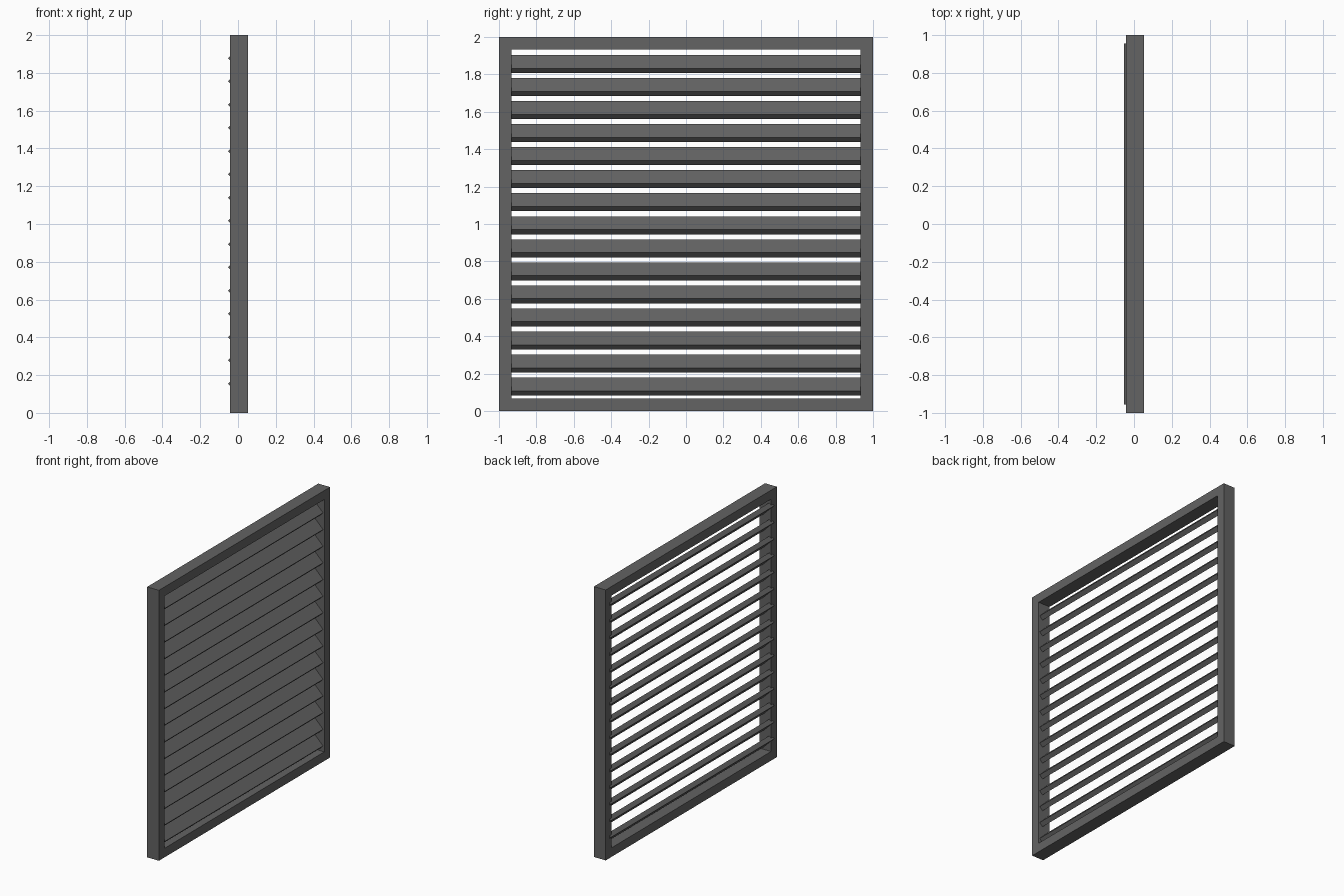
import bpy, bmesh, math
from mathutils import Matrix

if "Cube" in bpy.data.objects:
    bpy.data.objects.remove(bpy.data.objects["Cube"])

grey = bpy.data.materials.new("dark grey")
grey.diffuse_color = (0.125, 0.125, 0.125, 1)
grey.use_nodes = True
grey.node_tree.nodes["Principled BSDF"].inputs["Base Color"].default_value = grey.diffuse_color


def finish(name, bm):
    bmesh.ops.recalc_face_normals(bm, faces=bm.faces)
    mesh = bpy.data.meshes.new(name)
    bm.to_mesh(mesh)
    bm.free()
    mesh.materials.append(grey)
    ob = bpy.data.objects.new(name, mesh)
    bpy.context.collection.objects.link(ob)
    return ob


# Outer frame: a rectangular section swept round four mitred corners
X0, X1, WIDTH = -0.043, 0.053, 0.067
bm = bmesh.new()
rings = []
for sy, sz in ((-1, -1), (1, -1), (1, 1), (-1, 1)):
    section = ((X0, 1), (X1, 1), (X1, 1 - WIDTH), (X0, 1 - WIDTH))
    rings.append([bm.verts.new((x, sy * r, 1 + sz * r)) for x, r in section])
for i in range(4):
    a, b = rings[i], rings[(i + 1) % 4]
    for j in range(4):
        k = (j + 1) % 4
        bm.faces.new((a[j], a[k], b[k], b[j]))
finish("outer_frame", bm)

# Louvre slats: flat boards tilted 45 degrees, ends let into the frame
COUNT, Z_LOW, Z_HIGH = 15, 0.1315, 1.855
for i in range(COUNT):
    z = Z_LOW + (Z_HIGH - Z_LOW) * i / (COUNT - 1)
    bm = bmesh.new()
    bmesh.ops.create_cube(bm, size=1, matrix=Matrix.Diagonal((0.101, 1.91, 0.035, 1)))
    bmesh.ops.rotate(bm, verts=bm.verts, matrix=Matrix.Rotation(math.radians(45), 3, 'Y'))
    slat = finish(f"louvre_slat_{i + 1}", bm)
    slat.location = (-0.005, 0, z)
